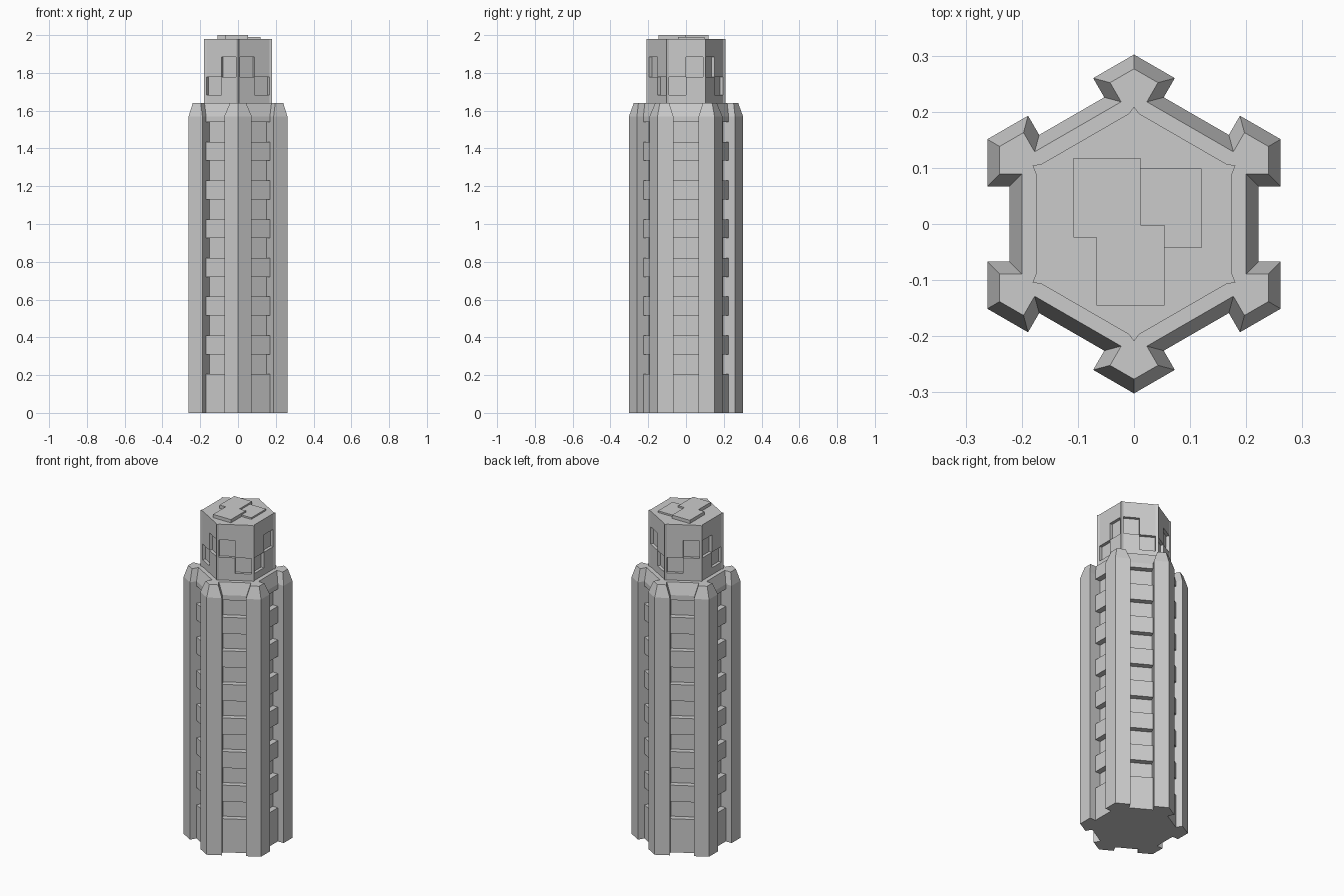
import bpy, bmesh
from math import cos, sin, radians, tan

if "Cube" in bpy.data.objects:
    bpy.data.objects.remove(bpy.data.objects["Cube"])

T30 = tan(radians(30))


def six_sided(profile):
    """Repeat a per-face outline (distance from axis, offset along face) round a hexagon."""
    pts = []
    for k in range(6):
        a = radians(60 * k)
        pts += [(n * cos(a) - t * sin(a), n * sin(a) + t * cos(a)) for n, t in profile(k)]
    return pts


def loft(name, rings):
    """Skin a stack of (z, outline) rings; equal heights make horizontal ledges."""
    bm = bmesh.new()
    loops = [[bm.verts.new((x, y, z)) for x, y in pts] for z, pts in rings]
    n = len(loops[0])
    for lo, hi in zip(loops, loops[1:]):
        for i in range(n):
            j = (i + 1) % n
            bm.faces.new((lo[i], lo[j], hi[j], hi[i]))
    bm.faces.new(loops[0][::-1])
    bm.faces.new(loops[-1])
    flat = [f for f in bm.faces if f.calc_area() < 1e-8]
    bmesh.ops.delete(bm, geom=flat, context='FACES_ONLY')
    bmesh.ops.remove_doubles(bm, verts=bm.verts[:], dist=1e-5)
    me = bpy.data.meshes.new(name)
    bm.to_mesh(me)
    bm.free()
    ob = bpy.data.objects.new(name, me)
    bpy.context.collection.objects.link(ob)
    return ob


# Main shaft: corner pillars with stepped panels between them
def shaft_outline(depth, inset=0.0):
    a, d, w = 0.2615 - inset, depth - inset, 0.067 + inset
    return six_sided(lambda k: [(a, -a * T30), (a, -w), (d, -w), (d, w), (a, w)])


OUT, IN = 0.222, 0.188
rings = [(0, shaft_outline(OUT))]
for i in range(7):
    z0 = 0.205 + 0.205 * i
    z1 = z0 + 0.105
    rings += [(z0, shaft_outline(OUT)), (z0, shaft_outline(IN)),
              (z1, shaft_outline(IN)), (z1, shaft_outline(OUT))]
rings += [(1.57, shaft_outline(OUT)), (1.64, shaft_outline(OUT, 0.022))]
loft("shaft", rings)


# Upper tower: small corner ridges and staggered recessed windows
def tower_outline(level=None):
    a, r = 0.175, 0.157

    def face(k):
        left, right = a, a
        if level is not None:
            if (k + level) % 2 == 0:
                left = r
            else:
                right = r
        return [(0.181, -0.181 * T30), (a, -0.09), (left, -0.09), (left, 0),
                (right, 0), (right, 0.09), (a, 0.09)]
    return six_sided(face)


solid, lower, upper = tower_outline(), tower_outline(0), tower_outline(1)
loft("upper_tower", [(1.64, solid), (1.683, solid), (1.683, lower), (1.778, lower),
                     (1.778, upper), (1.884, upper), (1.884, solid), (1.98, solid)])

# Roof plates
main_plate = [(-0.108, -0.024), (-0.067, -0.024), (-0.067, -0.145), (0.054, -0.145),
              (0.054, -0.002), (0.012, -0.002), (0.012, 0.118), (-0.108, 0.118)]
side_plate = [(0.054, -0.043), (0.12, -0.043), (0.12, 0.099), (0.012, 0.099),
              (0.012, -0.002), (0.054, -0.002)]
loft("roof_plate_main", [(1.98, main_plate), (2.0, main_plate)])
loft("roof_plate_side", [(1.98, side_plate), (1.99, side_plate)])
